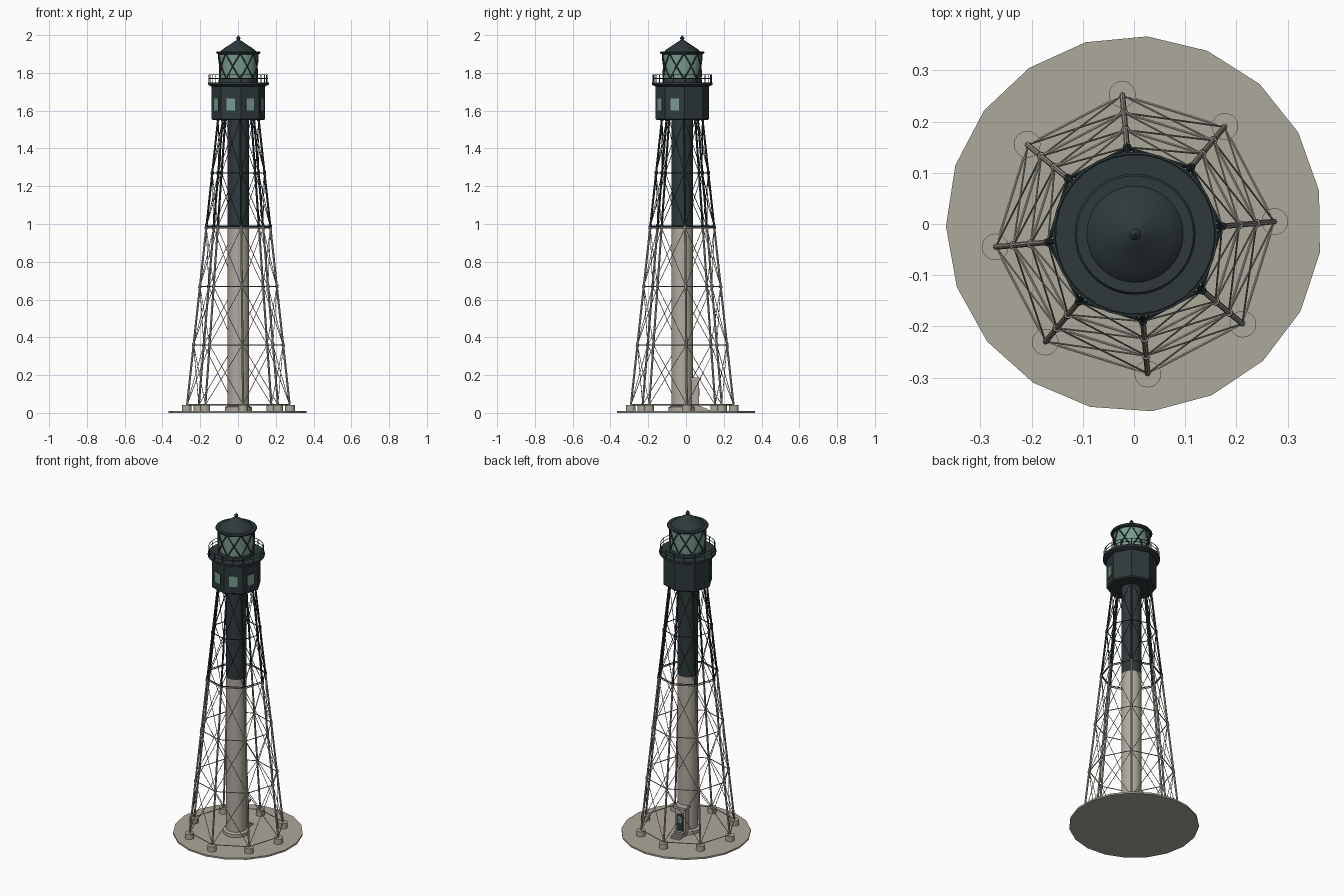
import bpy, bmesh, math
from mathutils import Vector, Matrix

if "Cube" in bpy.data.objects:
    bpy.data.objects.remove(bpy.data.objects["Cube"])

CX, CY = 0.002, -0.02          # tower axis
A0 = math.radians(5.2)         # angle of the first leg
STEP = math.pi / 4


def material(name, r, g, b):
    lin = [((c / 255 + 0.055) / 1.055) ** 2.4 for c in (r, g, b)]
    m = bpy.data.materials.new(name)
    m.diffuse_color = (*lin, 1)
    m.use_nodes = True
    m.node_tree.nodes["Principled BSDF"].inputs["Base Color"].default_value = m.diffuse_color
    return m


STONE = material("concrete", 172, 168, 155)
PALE = material("pale_paint", 177, 171, 160)
DARK = material("dark_paint", 46, 57, 59)
GLASS = material("green_glass", 120, 155, 142)


def polar(r, a, z):
    return Vector((CX + r * math.cos(a), CY + r * math.sin(a), z))


def finish(bm, name, mat, smooth=False):
    bmesh.ops.recalc_face_normals(bm, faces=bm.faces)
    me = bpy.data.meshes.new(name)
    bm.to_mesh(me)
    bm.free()
    me.materials.append(mat)
    ob = bpy.data.objects.new(name, me)
    bpy.context.collection.objects.link(ob)
    if smooth:
        bpy.ops.object.select_all(action='DESELECT')
        ob.select_set(True)
        bpy.context.view_layer.objects.active = ob
        bpy.ops.object.shade_smooth_by_angle(angle=math.radians(35))
    return ob


def rod(bm, a, b, r, sides=6):
    d = b - a
    rot = d.to_track_quat('Z', 'Y').to_matrix().to_4x4()
    bmesh.ops.create_cone(bm, cap_ends=True, segments=sides, radius1=r, radius2=r,
                          depth=d.length, matrix=Matrix.Translation((a + b) / 2) @ rot)


def box(bm, size, centre, angle):
    # centre = (radial, sideways, z) in a frame turned to the given angle
    m = (Matrix.Translation((CX, CY, 0)) @ Matrix.Rotation(angle, 4, 'Z')
         @ Matrix.Translation(centre) @ Matrix.Diagonal((*size, 1)))
    bmesh.ops.create_cube(bm, size=1, matrix=m)


def lathe(name, profile, mat, sides=32, angle=0.0, smooth=True):
    bm = bmesh.new()
    rings = []
    for r, z in profile:
        rings.append([bm.verts.new(polar(r, angle + math.tau * i / sides, z))
                      for i in range(sides)])
    for lo, hi in zip(rings, rings[1:]):
        for i in range(sides):
            j = (i + 1) % sides
            bm.faces.new((lo[i], lo[j], hi[j], hi[i]))
    bm.faces.new(rings[0][::-1])
    bm.faces.new(rings[-1])
    return finish(bm, name, mat, smooth)


# Ground slab
bm = bmesh.new()
bmesh.ops.create_cone(bm, cap_ends=True, segments=19, radius1=0.367, radius2=0.367, depth=0.01,
                      matrix=Matrix.Translation((0, 0, 0.005)) @ Matrix.Rotation(math.radians(-4), 4, 'Z'))
finish(bm, "ground_slab", STONE)

# Footings under the legs
bm = bmesh.new()
for k in range(8):
    a = A0 + k * STEP
    rod(bm, polar(0.274, a, 0.009), polar(0.274, a, 0.042), 0.026, 20)
finish(bm, "footings", STONE, True)

# Central stair column
lathe("column_foot", [(0.072, 0.009), (0.072, 0.03), (0.062, 0.036)], PALE)
lathe("lower_column", [(0.057, 0.01), (0.057, 0.985)], PALE)
lathe("upper_column", [(0.057, 0.985), (0.057, 1.56)], DARK)


# Sloping legs, ring beams and cross bracing, pale below and dark above
def leg_radius(z):
    return 0.273 - (z - 0.04) * 0.109


def frame(prefix, levels, mat):
    legs, beams, braces, joints = (bmesh.new() for _ in range(4))
    for k in range(8):
        a, b = A0 + k * STEP, A0 + (k + 1) * STEP

        def node(ang, z):
            return polar(leg_radius(z), ang, z)

        rod(legs, node(a, levels[0]), node(a, levels[-1]), 0.0055, 8)
        for z in levels:
            rod(beams, node(a, z), node(b, z), 0.0028)
            if z > 0.1:
                rod(joints, node(a, z - 0.009), node(a, z + 0.009), 0.0085, 8)
        for lo, hi in zip(levels, levels[1:]):
            rod(braces, node(a, lo), node(b, hi), 0.0018, 5)
            rod(braces, node(b, lo), node(a, hi), 0.0018, 5)
    finish(legs, prefix + "_legs", mat, True)
    finish(beams, prefix + "_ring_beams", mat)
    finish(braces, prefix + "_cross_braces", mat)
    finish(joints, prefix + "_joints", mat)


frame("lower", [0.043, 0.36, 0.67, 0.98], PALE)
frame("upper", [0.988, 1.27, 1.555], DARK)

# Octagonal watch room with floor trim
lathe("watch_room", [(0.136, 1.55), (0.142, 1.557), (0.142, 1.742)], DARK, 8, A0, False)

# Watch room windows on the four front faces
frames, panes = bmesh.new(), bmesh.new()
apothem = 0.142 * math.cos(STEP / 2)
for k in range(4, 8):
    a = A0 + (k + 0.5) * STEP
    box(frames, (0.004, 0.054, 0.072), (apothem, 0, 1.632), a)
    box(panes, (0.007, 0.046, 0.064), (apothem, 0, 1.632), a)
finish(frames, "window_frames", DARK)
finish(panes, "window_panes", GLASS)

# Gallery deck and railing
lathe("gallery_deck", [(0.142, 1.728), (0.161, 1.738), (0.161, 1.75)], DARK, 40)
bm = bmesh.new()
for k in range(16):
    a = A0 + k * STEP / 2
    rod(bm, polar(0.156, a, 1.745), polar(0.156, a, 1.79), 0.0022)
for z in (1.77, 1.79):
    for k in range(32):
        rod(bm, polar(0.156, A0 + k * STEP / 4, z), polar(0.156, A0 + (k + 1) * STEP / 4, z), 0.0018)
finish(bm, "gallery_railing", DARK)

# Lantern wall, glass and diamond lattice
lathe("lantern_base", [(0.104, 1.745), (0.104, 1.765), (0.1, 1.772)], DARK)
lathe("lantern_glass", [(0.097, 1.765), (0.101, 1.905)], GLASS, 32)
bm = bmesh.new()
for k in range(8):
    for s in (1, -1):
        pts = [polar(0.1 + 0.005 * t / 6, A0 + k * STEP + s * STEP * t / 6, 1.768 + 0.134 * t / 6)
               for t in range(7)]
        for p, q in zip(pts, pts[1:]):
            rod(bm, p, q, 0.0036)
finish(bm, "lantern_lattice", DARK)

# Roof with eave and finial
lathe("lantern_roof", [(0.1, 1.897), (0.113, 1.9), (0.118, 1.908), (0.114, 1.914), (0.094, 1.914),
                       (0.088, 1.921), (0.07, 1.934), (0.045, 1.95), (0.02, 1.967), (0.006, 1.976)], DARK, 40)
lathe("finial", [(0.005, 1.972), (0.01, 1.979), (0.012, 1.984), (0.009, 1.99), (0.004, 1.994), (0.001, 2.0)],
      DARK, 16)

# Entrance porch at the back with door, canopy and steps
D = A0 + 2 * STEP
bm = bmesh.new()
box(bm, (0.055, 0.07, 0.14), (0.0585, 0, 0.105), D)
box(bm, (0.055, 0.07, 0.03), (0.0585, 0, 0.024), D)
finish(bm, "porch", PALE)
bm = bmesh.new()
box(bm, (0.062, 0.082, 0.014), (0.065, 0, 0.181), D)
finish(bm, "porch_canopy", PALE)
bm = bmesh.new()
box(bm, (0.004, 0.042, 0.105), (0.0865, 0, 0.09), D)
finish(bm, "door", DARK)
bm = bmesh.new()
box(bm, (0.003, 0.022, 0.04), (0.0885, 0, 0.11), D)
finish(bm, "door_pane", GLASS)
bm = bmesh.new()
for i in range(4):
    top = 0.036 - i * 0.007
    box(bm, (0.016, 0.06, top - 0.009), (0.093 + i * 0.015, 0, (top + 0.009) / 2), D)
finish(bm, "steps", STONE)
